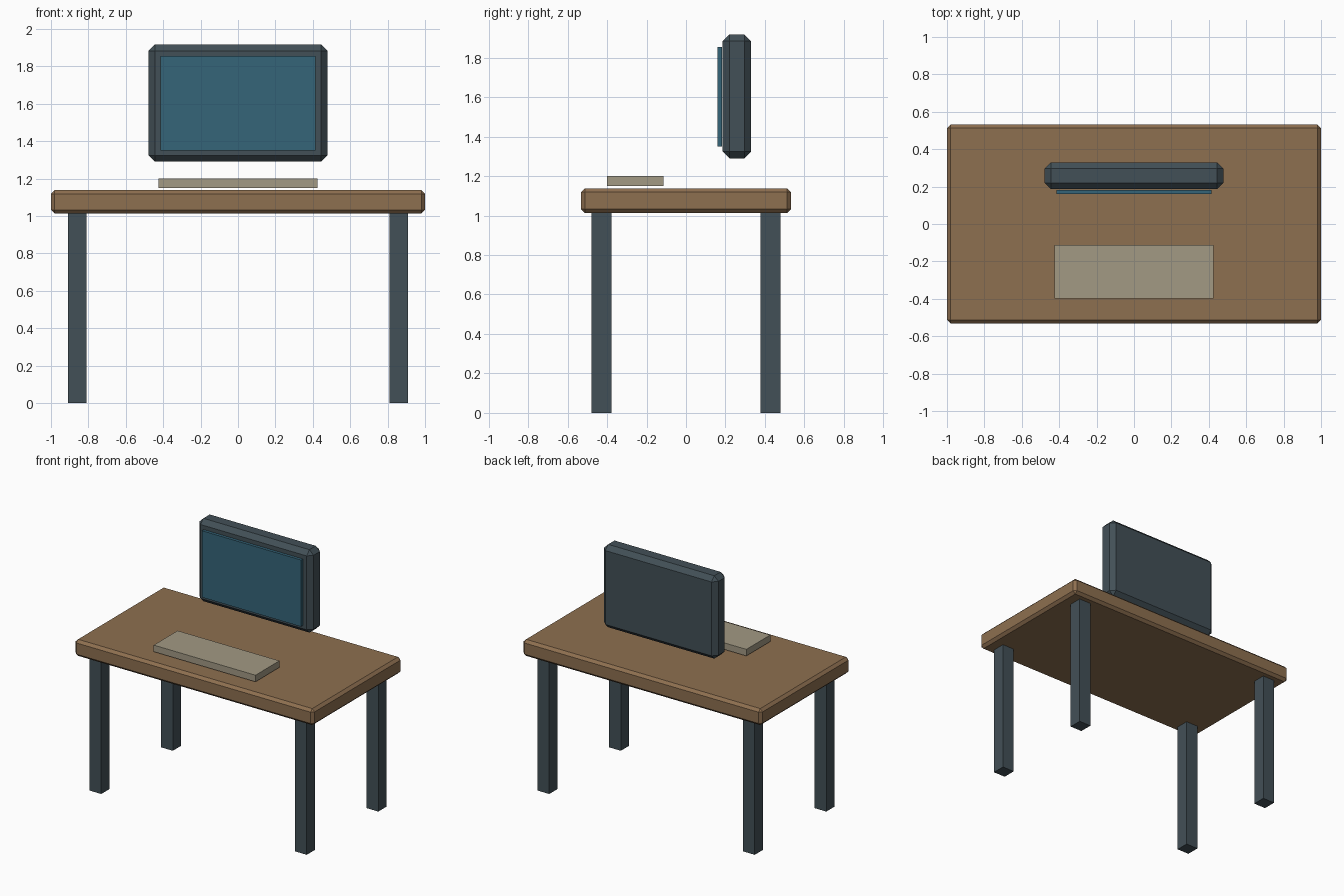
import bpy

if "Cube" in bpy.data.objects:
    bpy.data.objects.remove(bpy.data.objects["Cube"])


def material(name, rgb):
    m = bpy.data.materials.new(name)
    m.diffuse_color = (*rgb, 1)
    m.use_nodes = True
    m.node_tree.nodes["Principled BSDF"].inputs["Base Color"].default_value = m.diffuse_color
    return m


wood = material("wood", (0.27, 0.16, 0.08))
dark = material("dark_metal", (0.055, 0.08, 0.095))
glass = material("screen_blue", (0.035, 0.13, 0.19))
beige = material("beige", (0.36, 0.32, 0.23))


def box(name, lo, hi, mat, bevel=0):
    """Box between two corners, with an optional single chamfer."""
    centre = [(a + b) / 2 for a, b in zip(lo, hi)]
    bpy.ops.mesh.primitive_cube_add(size=1, location=centre)
    ob = bpy.context.object
    ob.name = name
    ob.scale = [b - a for a, b in zip(lo, hi)]
    bpy.ops.object.transform_apply(location=False, rotation=False, scale=True)
    ob.data.materials.append(mat)
    if bevel:
        mod = ob.modifiers.new("chamfer", "BEVEL")
        mod.width = bevel
        mod.segments = 1
    return ob


# Desk top
box("desk_top", (-1, -0.532, 1.013), (1, 0.532, 1.138), wood, 0.02)

# Four square legs
for sx, side in ((-1, "left"), (1, "right")):
    for sy, end in ((-1, "front"), (1, "back")):
        x, y = sx * 0.86, sy * 0.428
        box(f"{end}_{side}_leg", (x - 0.05, y - 0.05, 0),
            (x + 0.05, y + 0.05, 1.013), dark)

# Monitor housing and the thin screen panel in front of it
box("monitor_body", (-0.478, 0.186, 1.29), (0.478, 0.33, 1.917), dark, 0.034)
box("monitor_screen", (-0.415, 0.16, 1.35), (0.415, 0.182, 1.854), glass)

# Keyboard slab
box("keyboard", (-0.426, -0.399, 1.149), (0.426, -0.113, 1.199), beige)
